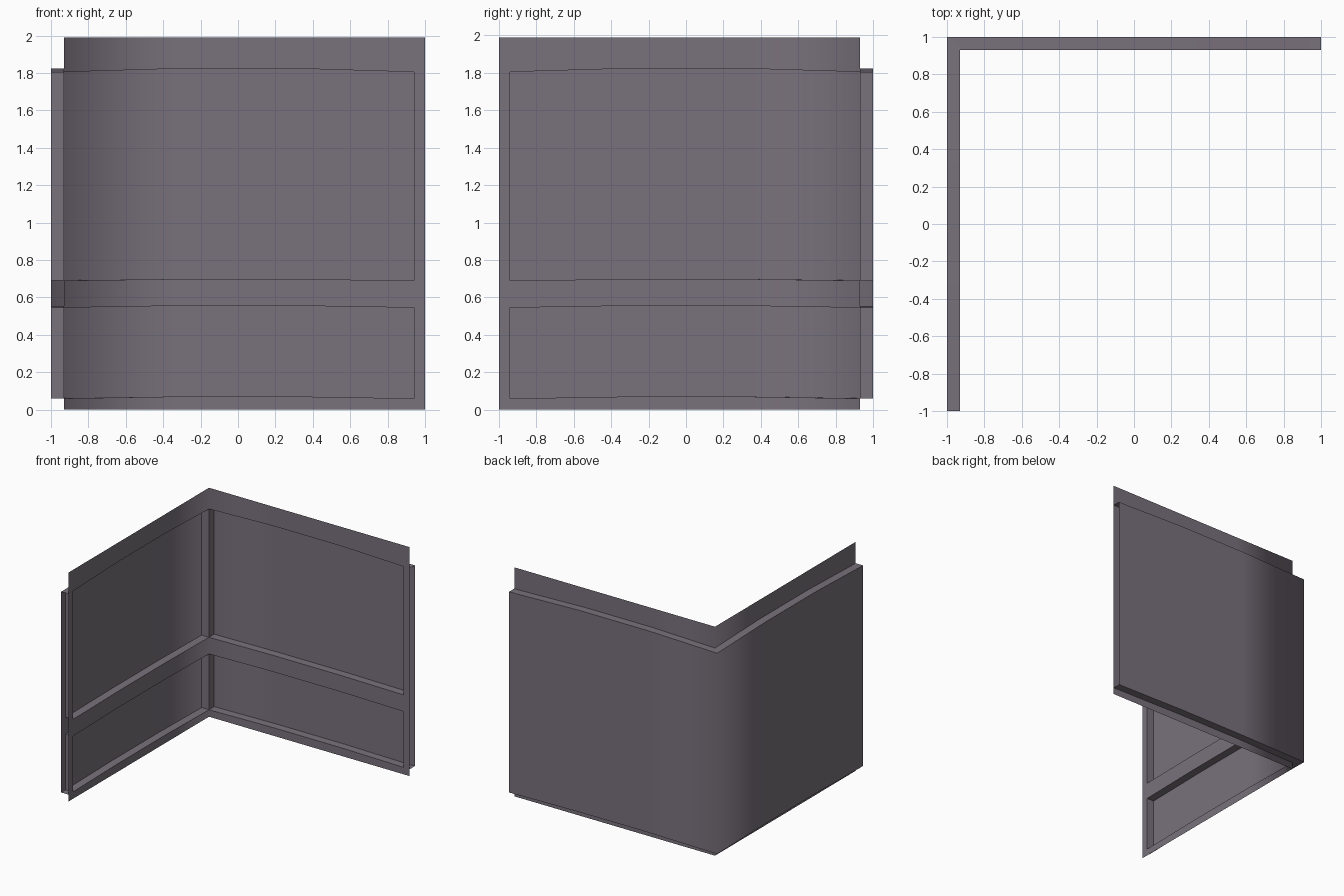
import bpy, bmesh

if "Cube" in bpy.data.objects:
    bpy.data.objects.remove(bpy.data.objects["Cube"])

T = 0.07                            # wall thickness
STATIONS = [None, -0.33, 0.33, 0.94, 1.0]   # along one wall, from the corner outwards
# horizontal lines: (height at wall ends, extra height mid wall)
BASE, FLOOR, RAIL_LO, RAIL_HI, CEIL, TOP = (
    (0, 0), (0.06, 0.01), (0.545, 0.01), (0.69, 0.008), (1.805, 0.018), (1.99, 0))

mat = bpy.data.materials.new("grey purple metal")
mat.diffuse_color = (0.19, 0.165, 0.2, 1)
mat.use_nodes = True
mat.node_tree.nodes["Principled BSDF"].inputs["Base Color"].default_value = mat.diffuse_color


def point(s, d, level):
    """Point at signed station s (negative = left wall), depth d from the outside."""
    i = abs(s)
    t = d - 1 if i == 0 else STATIONS[i]
    z = level[0] + (level[1] if i in (1, 2) else 0)
    return (t, 1 - d, z) if s >= 0 else (d - 1, -t, z)


def side(t, d, level, left):
    return (d - 1, -t, level[0]) if left else (t, 1 - d, level[0])


def strip(d0, l0, d1, l1, stations):
    """Row of quads between two lines that follow the corner."""
    return [[point(a, d0, l0), point(b, d0, l0), point(b, d1, l1), point(a, d1, l1)]
            for a, b in zip(stations, stations[1:])]


def build(name, quads, smooth, flip=False):
    bm = bmesh.new()
    for q in quads:
        bm.faces.new([bm.verts.new(p) for p in q])
    bmesh.ops.remove_doubles(bm, verts=bm.verts, dist=1e-4)
    if flip:
        bmesh.ops.reverse_faces(bm, faces=bm.faces)
    for f in bm.faces:
        f.smooth = smooth
    me = bpy.data.meshes.new(name)
    bm.to_mesh(me)
    bm.free()
    me.materials.append(mat)
    ob = bpy.data.objects.new(name, me)
    bpy.context.collection.objects.link(ob)


FULL = list(range(-4, 5))
POCKET = list(range(-3, 4))

# outer skin, softly shaded round the corner
build("outer_skin", strip(0, FLOOR, 0, CEIL, FULL), True, flip=True)

# inner frame: kick strip, rail, head strip and the two end stiles
frame = []
for lo, hi in ((BASE, FLOOR), (RAIL_LO, RAIL_HI), (CEIL, TOP)):
    frame += strip(T, lo, T, hi, FULL)
for lo, hi in ((FLOOR, RAIL_LO), (RAIL_HI, CEIL)):
    frame += strip(T, lo, T, hi, [3, 4]) + strip(T, lo, T, hi, [-4, -3])
build("inner_frame", frame, True)

# ledges joining frame and skin
build("top_ledge", strip(0, CEIL, T, CEIL, FULL), False, flip=True)
build("bottom_ledge", strip(0, FLOOR, T, FLOOR, FULL), False, flip=True)
build("rail_top", strip(0, RAIL_HI, T, RAIL_HI, POCKET), False, flip=True)
build("rail_underside", strip(0, RAIL_LO, T, RAIL_LO, POCKET), False)

# upright returns at both ends of each recessed panel
returns = []
for left in (False, True):
    for t in (T - 1, 0.94):
        for lo, hi in ((FLOOR, RAIL_LO), (RAIL_HI, CEIL)):
            q = [side(t, 0, lo, left), side(t, T, lo, left),
                 side(t, T, hi, left), side(t, 0, hi, left)]
            returns.append(q if (t > 0) == left else q[::-1])
build("panel_returns", returns, False)
